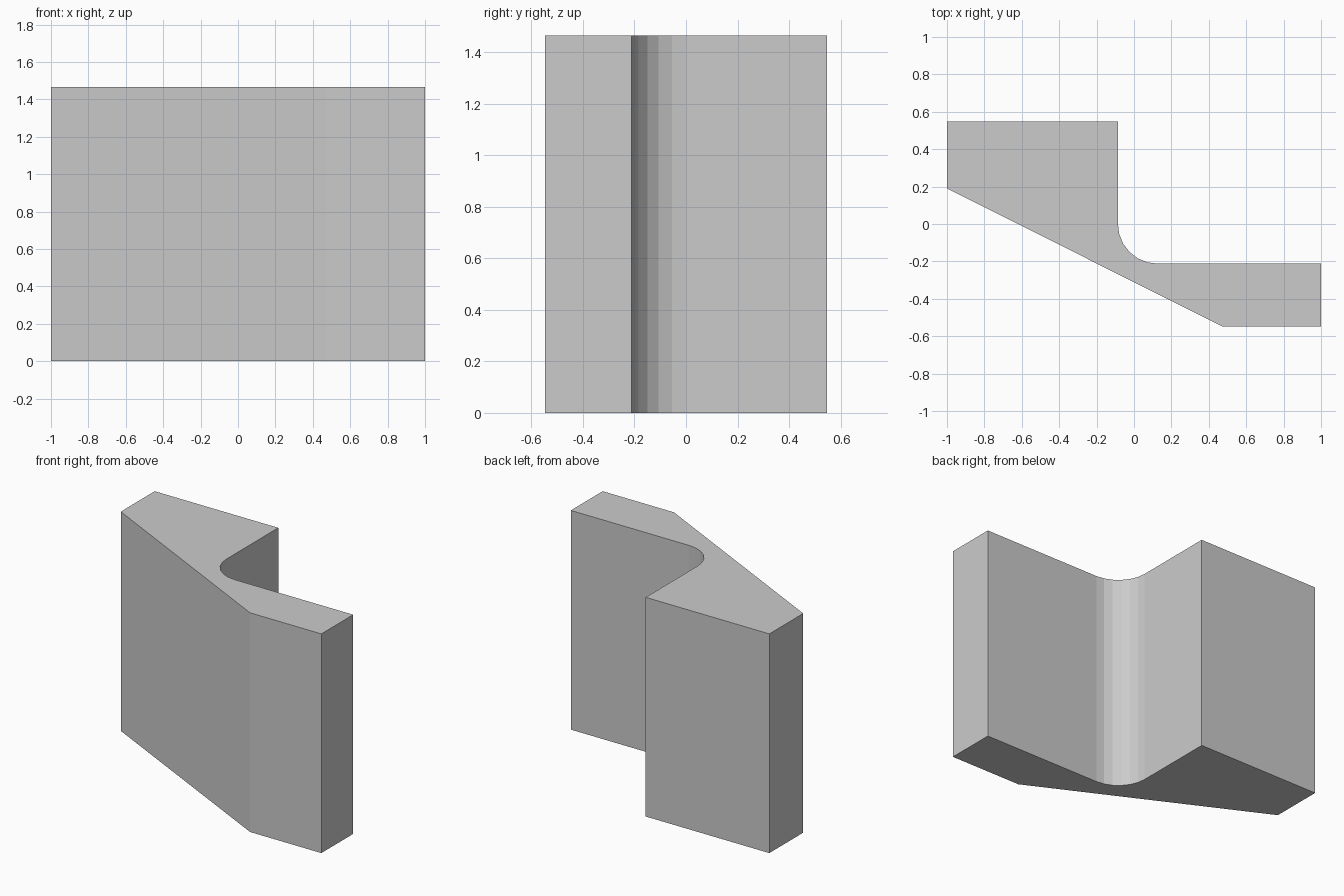
import bpy, bmesh
from math import sin, cos, pi

if "Cube" in bpy.data.objects:
    bpy.data.objects.remove(bpy.data.objects["Cube"])

HEIGHT = 1.465
RADIUS = 0.212
CX, CY = 0.126, 0.0   # centre of the inner fillet
STEPS = 6

# Inner fillet, from the upright arm round to the flat arm
fillet = [(CX - RADIUS * cos(i * pi / 2 / STEPS),
           CY - RADIUS * sin(i * pi / 2 / STEPS)) for i in range(STEPS + 1)]

# Plan outline of the bracket
outline = [(-1, 0.19), (0.473, -0.548), (1, -0.548), (1, CY - RADIUS)]
outline += fillet[::-1]
outline += [(CX - RADIUS, 0.548), (-1, 0.548)]

# Extrude the outline upwards
bm = bmesh.new()
base = bm.faces.new([bm.verts.new((x, y, 0)) for x, y in outline])
top = bmesh.ops.extrude_face_region(bm, geom=[base], use_keep_orig=True)
bmesh.ops.translate(bm, vec=(0, 0, HEIGHT),
                    verts=[g for g in top["geom"] if isinstance(g, bmesh.types.BMVert)])
bmesh.ops.recalc_face_normals(bm, faces=bm.faces)

mesh = bpy.data.meshes.new("angle_bracket")
bm.to_mesh(mesh)
bm.free()
bracket = bpy.data.objects.new("angle_bracket", mesh)
bpy.context.collection.objects.link(bracket)
